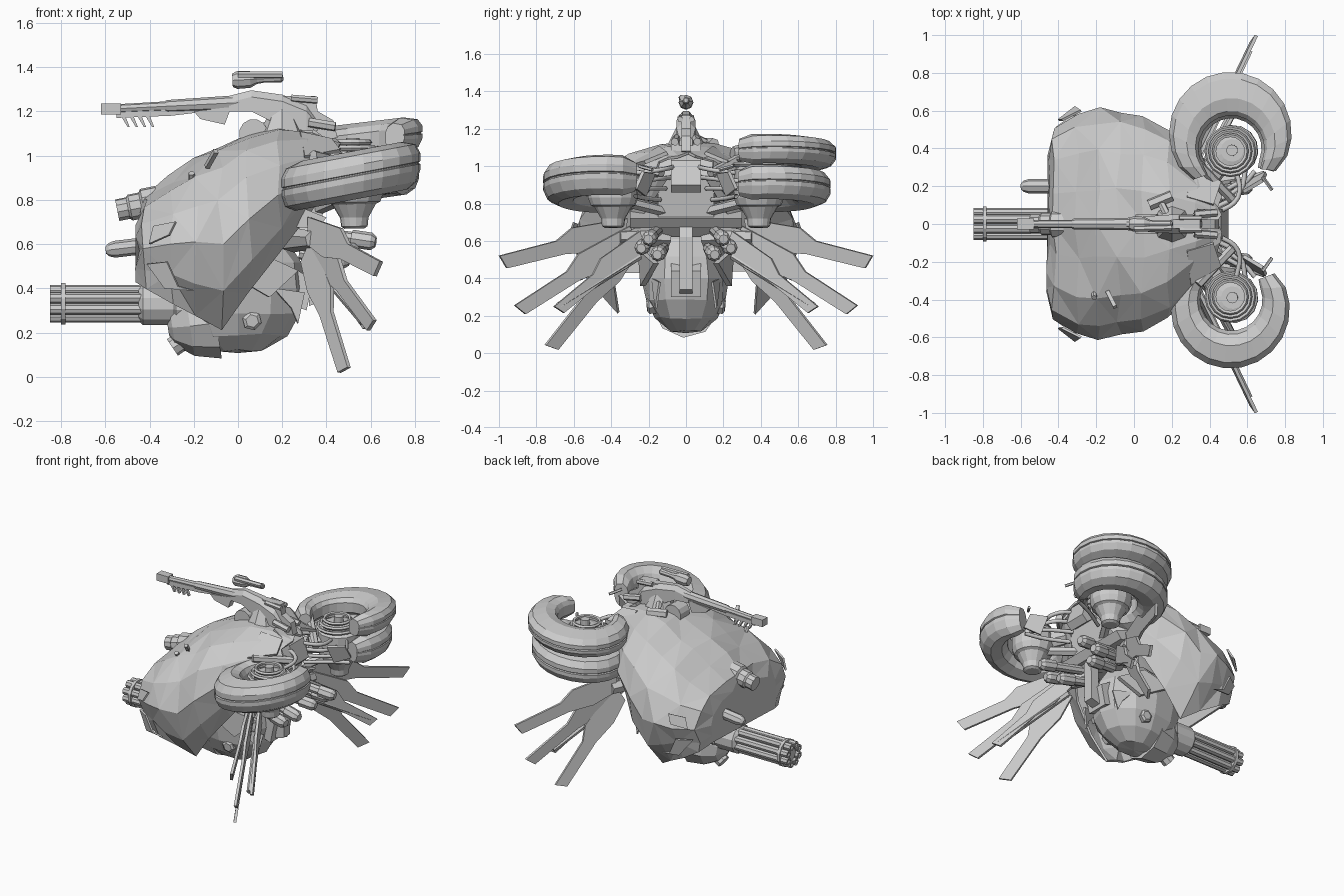
import bpy, math, random
from mathutils import Vector as V

if "Cube" in bpy.data.objects:
    bpy.data.objects.remove(bpy.data.objects["Cube"])

random.seed(4)


def mesh(name, verts, faces, thick=0):
    me = bpy.data.meshes.new(name)
    me.from_pydata([tuple(v) for v in verts], [], faces)
    ob = bpy.data.objects.new(name, me)
    bpy.context.collection.objects.link(ob)
    if thick:
        m = ob.modifiers.new("thickness", 'SOLIDIFY')
        m.thickness = thick
        m.offset = 0
    return ob


def loft(name, rings, closed=True, caps=True, thick=0):
    n = len(rings[0])
    verts = [p for r in rings for p in r]
    faces = []
    for i in range(len(rings) - 1):
        for j in range(n if closed else n - 1):
            k = (j + 1) % n
            a, b, c, d = i*n + j, i*n + k, (i+1)*n + k, (i+1)*n + j
            if closed:
                faces.append((a, b, c, d))
            else:  # open shells get alternating triangles
                faces += [(a, b, c), (a, c, d)] if (i + j) % 2 else [(a, b, d), (b, c, d)]
    if caps:
        faces.append(tuple(range(n))[::-1])
        if closed:
            faces.append(tuple(range((len(rings)-1)*n, len(rings)*n)))
    return mesh(name, verts, faces, thick)


def lathe(name, origin, axis, prof, n=10):
    """prof: (radius, distance along axis)"""
    o, d = V(origin), V(axis).normalized()
    a = d.orthogonal().normalized()
    b = d.cross(a)
    return loft(name, [[o + d*t + (a*math.cos(2*math.pi*i/n) + b*math.sin(2*math.pi*i/n))*r
                        for i in range(n)] for r, t in prof])


def rod(name, p, q, r, r2=None, n=8):
    d = V(q) - V(p)
    return lathe(name, p, d, [(r, 0), (r if r2 is None else r2, d.length)], n)


def prism(name, pts, y0, y1):
    """side profile in x,z extruded along y"""
    return loft(name, [[(x, y0, z) for x, z in pts], [(x, y1, z) for x, z in pts]])


def plate(name, pts, thick=0.012):
    return mesh(name, pts, [tuple(range(len(pts)))], thick)


def hose(name, pts, r):
    cu = bpy.data.curves.new(name, 'CURVE')
    cu.dimensions = '3D'
    cu.bevel_depth, cu.bevel_resolution, cu.resolution_u = r, 1, 5
    sp = cu.splines.new('BEZIER')
    sp.bezier_points.add(len(pts) - 1)
    for bp, p in zip(sp.bezier_points, pts):
        bp.co = p
        bp.handle_left_type = bp.handle_right_type = 'AUTO'
    ob = bpy.data.objects.new(name, cu)
    bpy.context.collection.objects.link(ob)


# faceted carapace: arches along x (x, half width, top, bottom, width fraction of the lower edge)
stations = [(-.45, .38, .72, .43, .85), (-.42, .51, .81, .40, .86), (-.30, .585, .90, .34, .80),
            (-.19, .60, .98, .28, .70), (-.08, .59, 1.04, .22, .62), (.05, .57, 1.10, .38, .68),
            (.18, .49, 1.125, .56, .7), (.32, .33, 1.10, .74, .7), (.45, .15, 1.06, .92, .7)]
arch = [(.9, .22), (1, .46), (.89, .71), (.64, .89), (.3, .97)]
rings = []
for x, w, zt, zb, f in stations:
    half = [(fy*w, zb + (zt - zb)*fz) for fy, fz in [(f, 0)] + arch]
    row = [(-y, z) for y, z in half] + [(0, zt)] + half[::-1]
    rings.append([V((x + random.uniform(-.012, .014), y + random.uniform(-.014, .014),
                     z + random.uniform(-.01, .01))) for y, z in row])
loft("carapace", rings, closed=False, thick=.014)

# panels and fittings on the carapace
for s in (-1, 1):
    plate("front_flap", [(-.41, s*.51, .51), (-.32, s*.575, .52), (-.27, s*.57, .41), (-.20, s*.56, .39),
                         (-.33, s*.55, .40)])
    plate("corner_fin", [(-.40, s*.55, .60), (-.31, s*.62, .64), (-.28, s*.60, .70), (-.38, s*.55, .68)])
rod("top_slot", (-.14, -.36, .95), (-.10, -.44, 1.02), .015, n=4)
rod("top_stud", (-.21, -.36, .88), (-.21, -.39, .92), .015, n=6)
lathe("front_eye", (-.36, 0, .79), (-1, 0, -.2),
      [(.075, 0), (.075, .07), (.06, .08), (.06, .13), (.05, .14), (.05, .19)], 10)
lathe("front_peg", (-.36, .2, .6), (-1, 0, -.12), [(.038, 0), (.038, .2), (.03, .225), (.015, .24)], 8)

# faceted belly
bpy.ops.mesh.primitive_uv_sphere_add(segments=12, ring_count=8, location=(0, 0, .40))
belly = bpy.context.object
belly.name = "belly"
belly.scale = (.31, .235, .30)
for v in belly.data.vertices:
    v.co *= random.uniform(.97, 1.03)
for s in (-1, 1):
    lathe("belly_bolt", (.06, s*.13, .26), (.05, s, -.1), [(.045, 0), (.045, .07), (.03, .08)], 6)
    plate("belly_fin", [(.16, s*.18, .40), (.30, s*.14, .38), (.27, s*.16, .24), (.24, s*.17, .31)])
    plate("belly_armor", [(-.1, s*.24, .5), (.12, s*.24, .55), (.27, s*.16, .48), (.14, s*.23, .36)], .03)
lathe("belly_nose", (-.14, 0, .24), (-.8, 0, -.55), [(.11, 0), (.09, .09), (.045, .12), (.045, .19)], 8)
lathe("belly_lobe", (-.1, 0, .26), (-1, 0, -.15), [(.18, 0), (.15, .12), (.09, .2), (.04, .22)], 9)

# rotary gun
gz = .33
lathe("gun_collar", (-.12, 0, gz), (-1, 0, 0), [(.13, 0), (.11, .16), (.1, .17), (.1, .31), (.08, .33)], 12)
rod("gun_core", (-.3, 0, gz), (-.83, 0, gz), .045, n=8)
for i in range(8):
    a = math.pi*(i + .5)/4
    y, z = .065*math.cos(a), gz + .065*math.sin(a)
    lathe("gun_barrel", (-.35, y, z), (-1, 0, 0), [(.025, 0), (.025, .50), (.013, .50), (.013, .45)], 8)
rod("gun_band", (-.78, 0, gz), (-.80, 0, gz), .096, n=12)

# rear frame and spine
prism("rear_frame", [(.08, .62), (.28, .62), (.38, .72), (.42, .93), (.38, 1.04), (.1, 1.0)], -.15, .15)
prism("spine", [(.22, .72), (.34, .72), (.39, .62), (.385, .34), (.32, .32), (.33, .58), (.22, .62)], -.035, .035)
prism("spine_base", [(.15, .36), (.31, .30), (.34, .44), (.2, .52)], -.08, .08)
prism("rear_hood", [(.2, .68), (.36, .67), (.40, .72), (.3, .76), (.2, .78)], -.3, .3)
prism("rear_cowl", [(.3, .98), (.46, .86), (.50, .90), (.46, 1.03), (.34, 1.12)], -.08, .08)


# crescent engine ring; the opening faces the body
def crescent(name, s, cy, z, h, R, tilt, inner):
    prof = [(0, -.45), (.2, -.85), (.6, -1), (.88, -.75), (1, -.3), (1, -.05), (.95, -.02), (.95, .03), (1, .06),
            (1, .4), (.85, .8), (.4, 1), (.1, .75), (0, .4)]
    rs = []
    for i in range(17):
        a = math.radians(-38 + 268*i/16)
        d = V((math.cos(a), math.sin(a)))
        I, O = V((.515, .40)) + d*inner, V((.51, cy)) + d*R
        k = .75 if i in (0, 16) else 1
        row = []
        for f, g in prof:
            p = I.lerp(O, .5 + (f - .5)*k)
            row.append((p.x, s*p.y, z + h*k*g + tilt*(p.x - .52)))
        rs.append(row)
    loft(name, rs)


crescent("engine_ring_left", -1, .45, .91, .11, .315, .19, .165)
crescent("engine_ring_right_lower", 1, .465, .885, .095, .31, .14, .16)
crescent("engine_ring_right_upper", 1, .48, 1.065, .08, .325, .12, .175)

for s in (-1, 1):
    up = .06 if s > 0 else 0
    # hub with nozzle below
    lathe("engine_hub", (.54, s*.39, 0), (-.02, 0, 1),
          [(.045, .67), (.06, .68), (.065, .72), (.10, .78), (.12, .79), (.135, .83), (.135, .92 + up),
           (.10, .94 + up), (.10, .97 + up), (.06, .98 + up), (.03, .98 + up), (.03, 1.02 + up)], 14)
    for k in range(3):
        bpy.ops.mesh.primitive_torus_add(major_segments=16, minor_segments=5, major_radius=.125 - .02*k,
                                         minor_radius=.012, location=(.51, s*.385, .95 + up + .025*k))
        bpy.context.object.name = "engine_coil"
    # arms, pistons and hoses between body and engine
    rod("engine_arm", (.30, s*.10, .92), (.50, s*.38, .88), .05, .06, 6)
    rod("engine_strut", (.34, s*.32, 1.0 + up), (.52, s*.13, .96), .025, n=6)
    rod("lower_strut", (.36, s*.12, .76), (.5, s*.36, .82), .03, n=6)
    for k in range(4):
        hose("engine_hose", [(.42, s*(.05 + .03*k), 1.0 - .06*k), (.55 + .01*k, s*(.14 + .03*k), .98 - .05*k),
                             (.54 + .05*k, s*(.30 - .01*k), .96 - .04*k)], .013)
    plate("inner_guard", [(.58, s*.17, .96), (.68, s*.23, .97), (.70, s*.27, .88), (.60, s*.22, .84)], .02)
    plate("shoulder_guard", [(.28, s*.14, 1.10), (.42, s*.10, 1.07), (.46, s*.22, 1.02), (.3, s*.32, .99)], .02)
    rod("antenna", (.68, s*.25, 1.0), (.73, s*.18, .98), .01, n=5)
    # exhaust pistons under the hood
    for y, z, e in ((.15, .66, .64), (.2, .60, .56), (.12, .56, .52)):
        lathe("exhaust", (.28, s*y, z), (1, s*.15, -.15), [(.03, 0), (.03, e - .40), (.04, e - .40), (.04, e - .31),
                                                        (.025, e - .29)], 8)


# stepped blade fan, each blade twisted slightly about its length
def blade(name, root, tip, w, twist):
    p, q = V(root), V(tip)
    d = q - p
    side = d.cross(V((1, 0, 0))).normalized()
    if side.z < 0:
        side = -side
    side.x += twist
    shape = [(0, .5), (.42, .75), (.56, .30), (1, .30), (.97, -.40), (.52, -.45), (.3, -.75), (.08, -.6)]
    plate(name, [p + d*t + side*w*k for t, k in shape], .018)


for s in (-1, 1):
    for r, t, w, tw in (((.31, .30, .67), (.64, .99, .49), .105, .25), ((.31, .27, .64), (.61, .90, .23), .10, .3),
                        ((.33, .22, .62), (.59, .69, .23), .085, .3), ((.31, .28, .60), (.485, .73, .025), .095, .6)):
        blade("wing_blade", (r[0], s*r[1], r[2]), (t[0], s*t[1], t[2]), w, tw)
    rod("blade_root", (.24, s*.1, .62), (.34, s*.36, .62), .06, .04, 6)
    rod("blade_piston", (.34, s*.25, .52), (.57, s*.68, .25), .022, n=6)

# top long gun
lathe("long_barrel", (-.58, 0, 1.21), (1, 0, .05),
      [(.02, 0), (.022, .25), (.028, .26), (.034, .60), (.034, .64)], 8)
prism("muzzle", [(-.62, 1.185), (-.53, 1.185), (-.53, 1.235), (-.62, 1.235)], -.028, .028)
prism("muzzle_rail", [(-.55, 1.17), (-.3, 1.18), (-.05, 1.21), (-.05, 1.235), (-.55, 1.2)], -.012, .012)
for k in range(4):
    x = -.53 + .037*k
    prism("rail_tooth", [(x, 1.18), (x + .02, 1.18), (x + .04, 1.13), (x + .03, 1.13)], -.01, .01)
prism("foregrip", [(-.2, 1.2), (-.03, 1.22), (-.06, 1.14), (-.17, 1.165)], -.025, .025)
# receiver tapers: wide in the middle, narrow at both ends (x, bottom, top, half width)
loft("receiver", [[(x, -w, z0), (x, w, z0), (x, w, z1 - .03), (x, w*.4, z1), (x, -w*.4, z1), (x, -w, z1 - .03)]
                  for x, z0, z1, w in ((-.04, 1.20, 1.27, .028), (.06, 1.20, 1.295, .04), (.2, 1.13, 1.275, .05),
                                       (.31, 1.11, 1.23, .05), (.36, 1.11, 1.17, .035))])
prism("stock", [(.2, 1.27), (.35, 1.27), (.36, 1.2), (.43, 1.16), (.45, 1.08), (.3, 1.06)], -.025, .025)
lathe("gun_pedestal", (.2, 0, 1.07), (0, 0, 1), [(.12, 0), (.09, .06), (.05, .14)], 8)
rod("pivot_wheel", (.07, -.05, 1.10), (.07, .05, 1.10), .065, n=12)
rod("side_clamp", (.08, .10, 1.12), (.2, .15, 1.12), .03, n=6)
rod("side_clamp_arm", (.14, .12, 1.12), (.2, 0, 1.18), .02, n=6)
for s in (-1, 1):
    rod("receiver_tube", (.24, s*.03, 1.26), (.36, s*.03, 1.25), .016, n=6)
    rod("stock_link", (.32, s*.05, 1.15), (.44, s*.06, 1.13), .022, n=6)

# floating scope
lathe("scope", (-.025, 0, 1.34), (1, 0, .05),
      [(.03, 0), (.04, .02), (.038, .08), (.022, .11), (.018, .14), (.02, .22), (.012, .23)], 8)
rod("scope_side_tube", (.0, -.025, 1.365), (.2, -.02, 1.365), .016, n=6)
